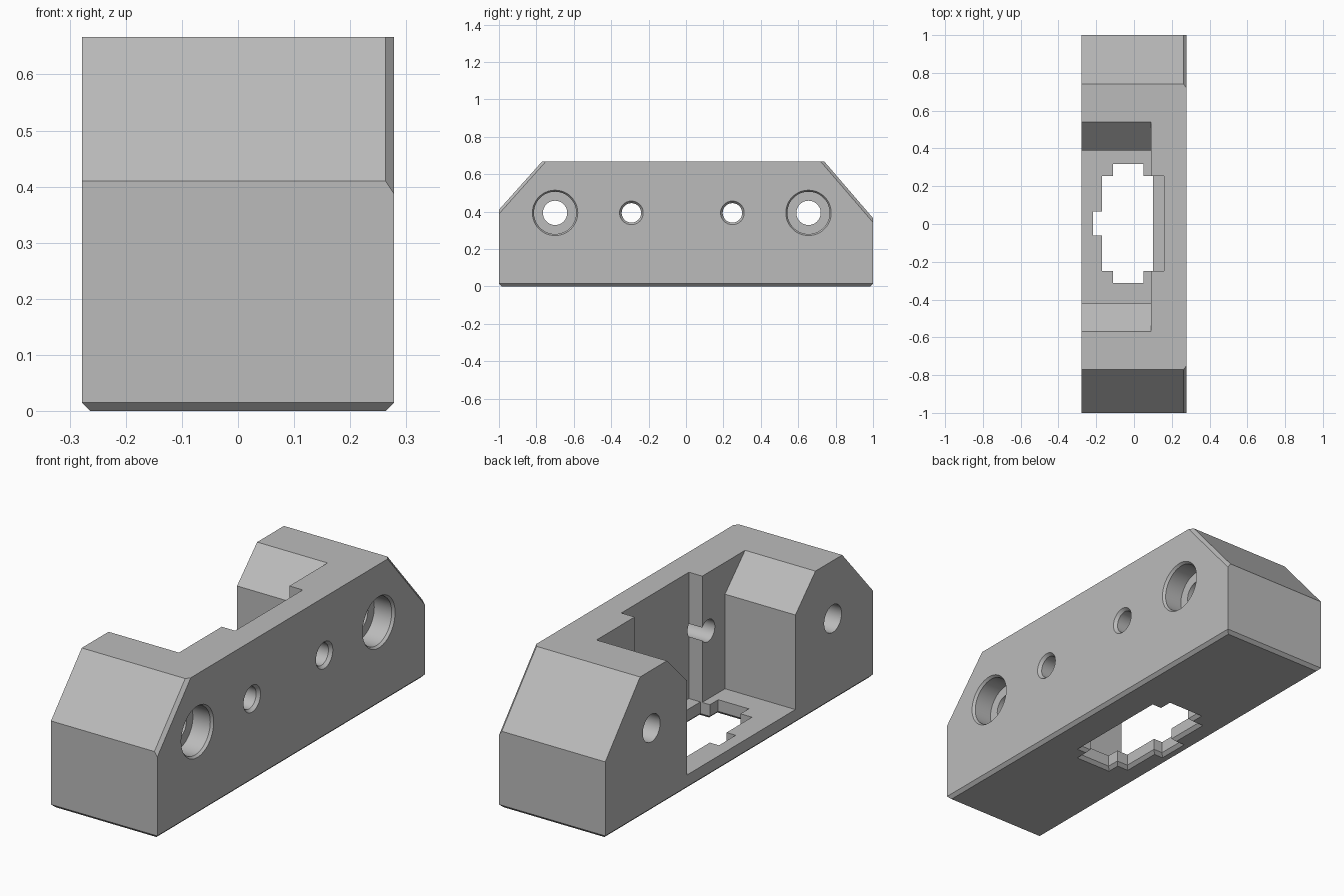
import bpy, bmesh, math
from mathutils import Matrix

if "Cube" in bpy.data.objects:
    bpy.data.objects.remove(bpy.data.objects["Cube"], do_unlink=True)

HALF_W, TOP, CHAMFER = 0.278, 0.667, 0.015
WALL, RECESS, FLOOR = 0.09, 0.16, 0.07
HOLE_Z = 0.393

grey = bpy.data.materials.new("plain_grey")
grey.use_nodes = True
grey.diffuse_color = (0.5, 0.5, 0.5, 1)
grey.node_tree.nodes["Principled BSDF"].inputs["Base Color"].default_value = grey.diffuse_color


def make(name, bm):
    bmesh.ops.recalc_face_normals(bm, faces=bm.faces[:])
    mesh = bpy.data.meshes.new(name)
    bm.to_mesh(mesh)
    bm.free()
    mesh.materials.append(grey)
    obj = bpy.data.objects.new(name, mesh)
    bpy.context.collection.objects.link(obj)
    return obj


def loft(bm, rings):
    """Closed solid through rings with equal point counts."""
    loops = [[bm.verts.new(p) for p in ring] for ring in rings]
    n = len(loops[0])
    for a, b in zip(loops, loops[1:]):
        for i in range(n):
            j = (i + 1) % n
            bm.faces.new((a[i], a[j], b[j], b[i]))
    bm.faces.new(loops[0])
    bm.faces.new(loops[-1])
    return bm


def side_extrude(points, x0, x1):
    return loft(bmesh.new(), [[(x, y, z) for y, z in points] for x in (x0, x1)])


def turned(y, steps, sides=48):
    """Round cutter along x from (x, radius) steps."""
    angles = [2 * math.pi * i / sides for i in range(sides)]
    return loft(bmesh.new(), [[(x, y + r * math.cos(a), HOLE_Z + r * math.sin(a))
                               for a in angles] for x, r in steps])


def flared_slot(x0, x1, y0, y1):
    """Rectangular floor cutter that widens at the underside."""
    rings = []
    for z, g in ((-0.02, 0.035), (CHAMFER, 0), (0.12, 0)):
        rings.append([(x0 - g, y0 - g, z), (x1 + g, y0 - g, z),
                      (x1 + g, y1 + g, z), (x0 - g, y1 + g, z)])
    return loft(bmesh.new(), rings)


# Main block with sloped ends
outline = [(-1, 0), (1, 0), (1, 0.365), (0.74, TOP), (-0.77, TOP), (-1, 0.41)]
bm = side_extrude(outline, -HALF_W, HALF_W)


def chamfered(edge):
    a, b = (v.co for v in edge.verts)
    under = max(a.z, b.z) < 0.01
    slope = min(a.x, b.x) > 0 and abs(a.y - b.y) > 0.1 and abs(a.z - b.z) > 0.1
    return under or slope


bmesh.ops.bevel(bm, geom=[e for e in bm.edges if chamfered(e)], offset=CHAMFER,
                offset_type='OFFSET', segments=1, affect='EDGES')
body = make("mounting_block", bm)

# Open pocket, back recess and stepped floor opening
cutters = [
    side_extrude([(-0.42, FLOOR), (0.39, FLOOR), (0.39, 0.517), (0.64, 0.767),
                  (-0.67, 0.767), (-0.42, 0.517)], -0.4, WALL),
    side_extrude([(-0.25, FLOOR), (0.255, FLOOR), (0.255, 0.8), (-0.25, 0.8)], 0, RECESS),
    flared_slot(-0.17, 0.10, -0.25, 0.255),
    flared_slot(-0.11, 0.05, -0.312, 0.318),
    flared_slot(-0.218, -0.1, -0.06, 0.065),
]

# Counterbored screw holes through the end blocks
for y in (-0.70, 0.655):
    cutters.append(turned(y, [(0.30, 0.137), (HALF_W - 0.012, 0.113), (0.175, 0.113),
                              (0.175, 0.065), (-0.4, 0.065)]))
# Small holes through the back wall
for y in (-0.292, 0.248):
    cutters.append(turned(y, [(0.30, 0.08), (HALF_W - 0.015, 0.052), (0, 0.052)], 32))

for bm in cutters:
    cutter = make("cutter", bm)
    cutter.hide_render = True
    mod = body.modifiers.new("cut", 'BOOLEAN')
    mod.operation, mod.solver, mod.object = 'DIFFERENCE', 'EXACT', cutter
    bpy.context.view_layer.update()
    graph = bpy.context.evaluated_depsgraph_get()
    result = bpy.data.meshes.new_from_object(body.evaluated_get(graph))
    body.modifiers.clear()
    body.data = result
    bpy.data.objects.remove(cutter, do_unlink=True)

body.data.name = "mounting_block"
bpy.context.view_layer.objects.active = body
body.select_set(True)
bpy.ops.object.shade_smooth_by_angle(angle=math.radians(25))
